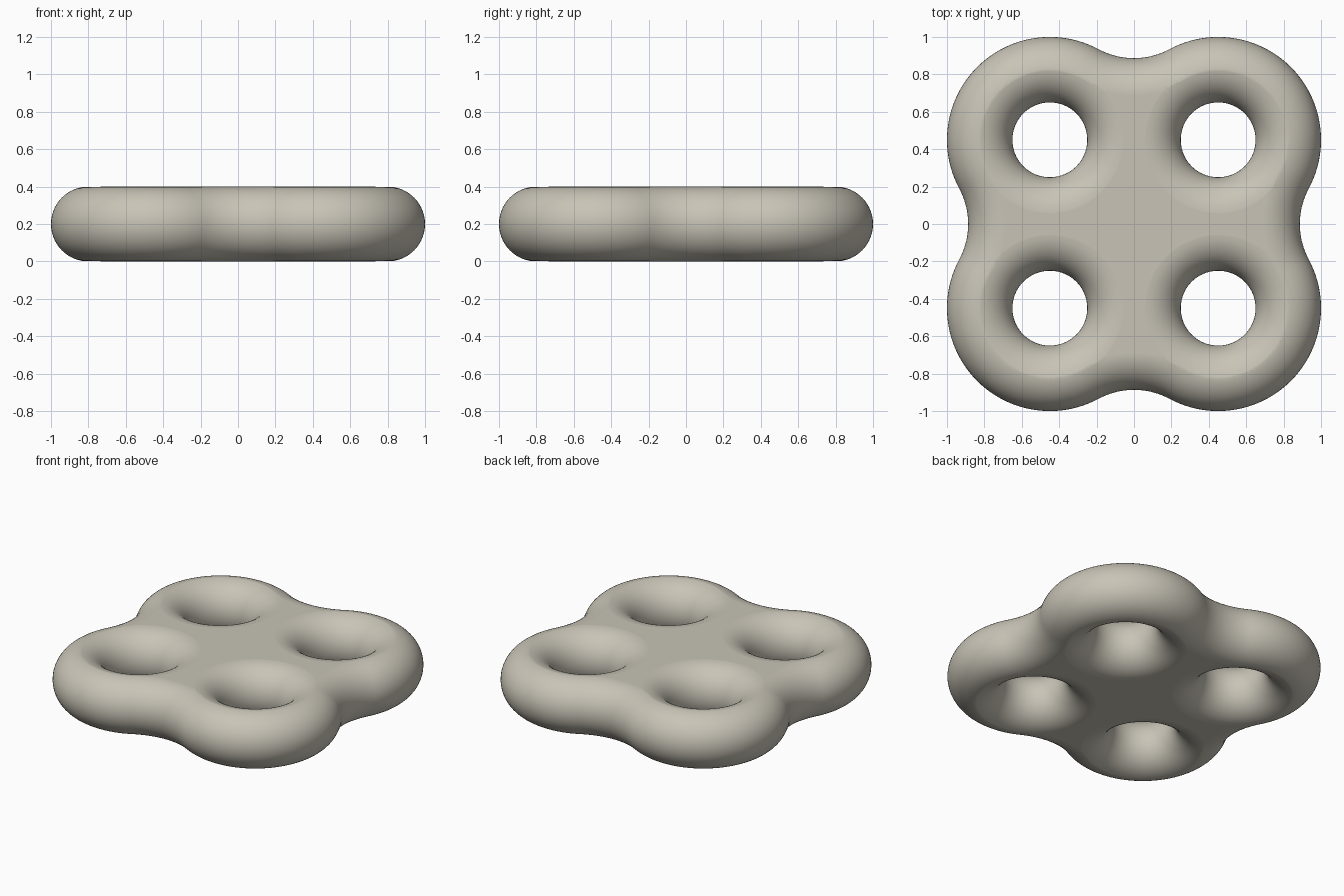
import bpy
import bmesh
from math import sin, cos, pi, sqrt, atan2
from mathutils import Matrix, Vector

old = bpy.data.objects.get("Cube")
if old:
    bpy.data.objects.remove(old, do_unlink=True)

LOBE = 0.45        # lobe centre offset on x and y
LOBE_R = 0.55      # outer radius of each lobe
WAIST_R = 0.40     # radius of the concave waists
ROUND = 0.20       # edge rounding, half the thickness
HOLE_R = 0.20      # narrowest radius of each hole
ARC_STEPS, WAIST_STEPS, EDGE_STEPS, HOLE_STEPS = 48, 18, 14, 96

WAIST = LOBE + sqrt((LOBE_R + WAIST_R) ** 2 - LOBE ** 2)   # waist arc centre
TANGENT = atan2(-LOBE, WAIST - LOBE)                       # where arcs meet


def outline(inset):
    """Four lobes joined by tangent waists, offset inward."""
    pts = []
    for quarter in range(4):
        turn = Matrix.Rotation(quarter * pi / 2, 3, "Z")
        for i in range(ARC_STEPS):
            a = TANGENT + (pi / 2 - 2 * TANGENT) * i / ARC_STEPS
            r = LOBE_R - inset
            pts.append(turn @ Vector((LOBE + r * cos(a), LOBE + r * sin(a), 0)))
        for i in range(WAIST_STEPS):
            a = -pi / 2 - TANGENT
            a += (-pi + 2 * (pi / 2 + TANGENT)) * i / WAIST_STEPS
            r = WAIST_R + inset
            pts.append(turn @ Vector((r * cos(a), WAIST + r * sin(a), 0)))
    return pts


def bridge(bm, lower, upper):
    n = len(lower)
    for i in range(n):
        j = (i + 1) % n
        bm.faces.new((lower[i], lower[j], upper[j], upper[i]))


def loft(name, rings):
    """Closed solid from stacked rings of points."""
    bm = bmesh.new()
    loops = [[bm.verts.new(p) for p in ring] for ring in rings]
    for lower, upper in zip(loops, loops[1:]):
        bridge(bm, lower, upper)
    bm.faces.new(loops[0][::-1])
    bm.faces.new(loops[-1])
    bmesh.ops.recalc_face_normals(bm, faces=bm.faces)
    mesh = bpy.data.meshes.new(name)
    bm.to_mesh(mesh)
    bm.free()
    obj = bpy.data.objects.new(name, mesh)
    bpy.context.collection.objects.link(obj)
    return obj


# Slab with half-round edges
slab_rings = []
for i in range(2 * EDGE_STEPS + 1):
    t = -pi / 2 + pi * i / (2 * EDGE_STEPS)
    lift = Vector((0, 0, ROUND + ROUND * sin(t)))
    slab_rings.append([p + lift for p in outline(ROUND * (1 - cos(t)))])
body = loft("four_hole_plate", slab_rings)

# Flared hole profile, continued just past both flat faces
end = pi / 2 * 0.96
profile = []
for i in range(2 * EDGE_STEPS + 1):
    t = -end + 2 * end * i / (2 * EDGE_STEPS)
    profile.append((HOLE_R + ROUND * (1 - cos(t)), ROUND + ROUND * sin(t)))
(r, z) = profile[-1]
flare = 0.03
top = [(r + flare, z + flare / (sin(end) / cos(end))), (r + flare, 0.5)]
bottom = [(a, 2 * ROUND - b) for a, b in reversed(top)]
profile = bottom + profile + top

# Cut the four holes
bpy.context.view_layer.objects.active = body
body.select_set(True)
for x in (-LOBE, LOBE):
    for y in (-LOBE, LOBE):
        rings = [[Vector((x + r * cos(2 * pi * k / HOLE_STEPS),
                          y + r * sin(2 * pi * k / HOLE_STEPS), z))
                  for k in range(HOLE_STEPS)] for r, z in profile]
        cutter = loft("hole_cutter", rings)
        cutter.hide_render = True
        mod = body.modifiers.new("hole", "BOOLEAN")
        mod.operation = "DIFFERENCE"
        mod.solver = "EXACT"
        mod.object = cutter
        bpy.ops.object.modifier_apply(modifier=mod.name)
        bpy.data.objects.remove(cutter, do_unlink=True)

# Warm grey material
color = (0.58, 0.55, 0.47, 1)
mat = bpy.data.materials.new("warm_grey")
mat.use_nodes = True
mat.diffuse_color = color
mat.node_tree.nodes["Principled BSDF"].inputs["Base Color"].default_value = color
body.data.materials.clear()
body.data.materials.append(mat)

# Smooth shading that keeps the flat faces flat
bpy.ops.object.shade_smooth_by_angle(angle=pi / 6)
weighted = body.modifiers.new("even_shading", "WEIGHTED_NORMAL")
weighted.keep_sharp = True
